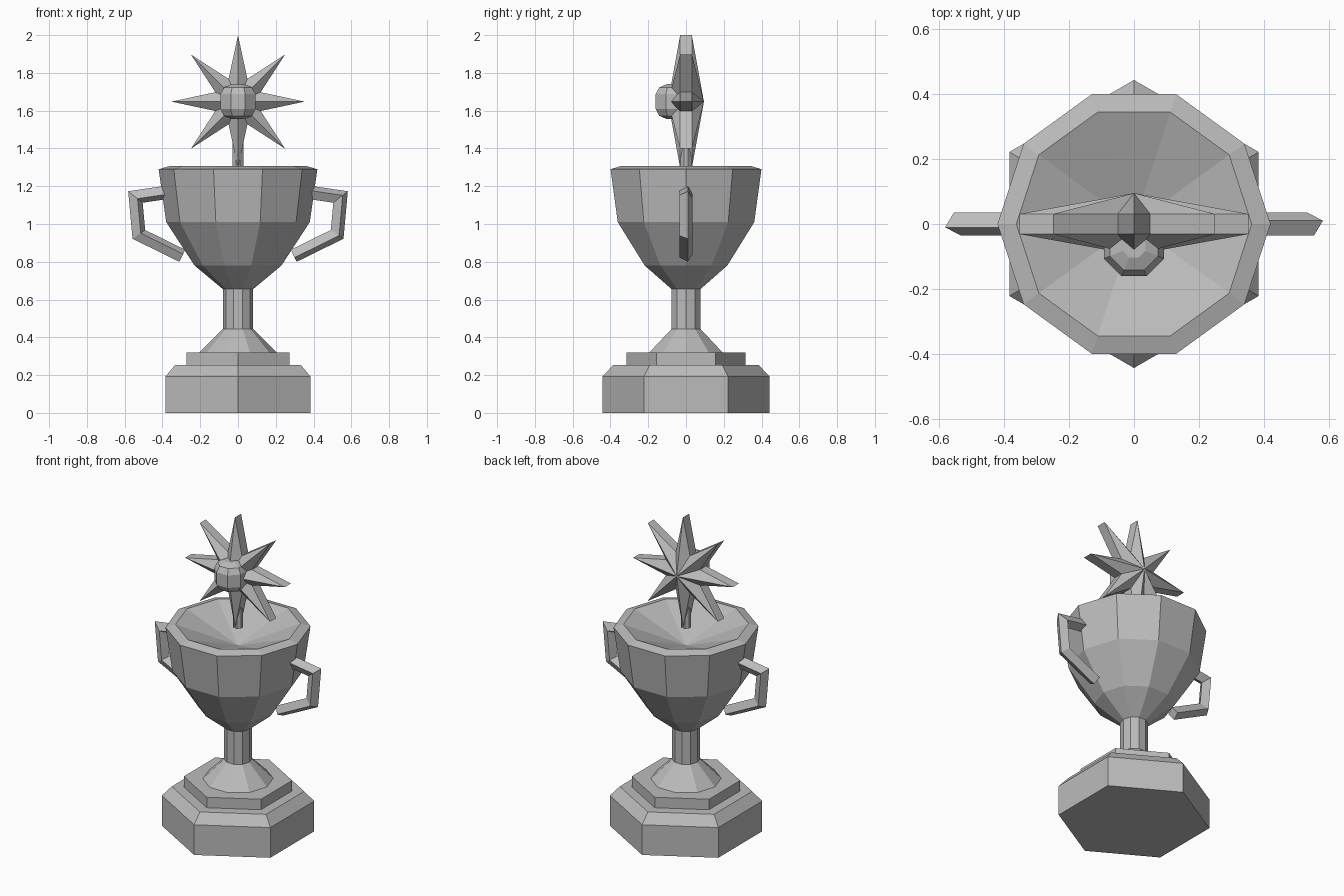
import bpy, bmesh
from math import sin, cos, pi, radians
from mathutils import Vector

cube = bpy.data.objects.get("Cube")
if cube:
    bpy.data.objects.remove(cube, do_unlink=True)

grey = bpy.data.materials.new("trophy_grey")
grey.use_nodes = True
grey.diffuse_color = (0.5, 0.5, 0.5, 1)
grey.node_tree.nodes["Principled BSDF"].inputs["Base Color"].default_value = (0.5, 0.5, 0.5, 1)


def finish(name, bm):
    bmesh.ops.recalc_face_normals(bm, faces=bm.faces)
    mesh = bpy.data.meshes.new(name)
    bm.to_mesh(mesh)
    bm.free()
    mesh.materials.append(grey)
    obj = bpy.data.objects.new(name, mesh)
    bpy.context.scene.collection.objects.link(obj)
    return obj


def skin(bm, rings):
    """Join successive vertex rings with quads."""
    for a, b in zip(rings, rings[1:]):
        for i in range(len(a)):
            j = (i + 1) % len(a)
            bm.faces.new((a[i], a[j], b[j], b[i]))


def lathe(name, profile, sides, turn=0.0, centre=(0, 0, 0), pit=None):
    """Revolve (radius, z) points; pit closes the top with a fan to that height."""
    bm = bmesh.new()
    c = Vector(centre)
    rings = []
    for r, z in profile:
        angles = [turn + 2 * pi * i / sides for i in range(sides)]
        rings.append([bm.verts.new(c + Vector((r * cos(a), r * sin(a), z))) for a in angles])
    skin(bm, rings)
    bm.faces.new(rings[0])
    if pit is None:
        bm.faces.new(rings[-1])
    else:
        tip = bm.verts.new(c + Vector((0, 0, pit)))
        top = rings[-1]
        for i in range(sides):
            bm.faces.new((top[i], top[(i + 1) % sides], tip))
    return finish(name, bm)


def handle(name, side):
    """Square bar with mitred corners, swept along a bent path in the xz plane."""
    path = [Vector(p) for p in ((0.36, 0, 1.17), (0.543, 0, 1.143), (0.525, 0, 0.945), (0.295, 0, 0.832))]
    bm = bmesh.new()
    rings = []
    for i, p in enumerate(path):
        before = (p - path[i - 1]).normalized() if i else None
        after = (path[i + 1] - p).normalized() if i < len(path) - 1 else None
        d_in, d_out = before or after, after or before
        tangent = (d_in + d_out).normalized()
        normal = Vector((0, 1, 0)).cross(tangent) / tangent.dot(d_in)
        ring = []
        for k in range(4):
            a = radians(16) + k * pi / 2
            q = p + 0.037 * (cos(a) * Vector((0, 1, 0)) + sin(a) * normal)
            ring.append(bm.verts.new((side * q.x, side * q.y, q.z)))
        rings.append(ring)
    skin(bm, rings)
    bm.faces.new(rings[0])
    bm.faces.new(rings[-1])
    return finish(name, bm)


def star(name, z, points, outer, inner, half, peak):
    """Thick star with raised centres on both faces."""
    bm = bmesh.new()
    rings = []
    for y in (-half, half):
        ring = []
        for i in range(points * 2):
            r = inner if i % 2 else outer
            a = pi * i / points
            ring.append(bm.verts.new((r * sin(a), y, z + r * cos(a))))
        rings.append(ring)
    skin(bm, rings)
    for ring, y in zip(rings, (-peak, peak)):
        tip = bm.verts.new((0, y, z))
        for i in range(len(ring)):
            bm.faces.new((ring[i], ring[(i + 1) % len(ring)], tip))
    return finish(name, bm)


# Hexagonal plinth in two tiers
lathe("plinth", [(0.443, 0), (0.443, 0.193), (0.385, 0.253)], 6, pi / 6)
lathe("plinth_step", [(0.315, 0.25), (0.315, 0.32)], 6, pi / 6)

# Ten-sided foot, stem and hollow bowl
lathe("cup", [(0.206, 0.318), (0.08, 0.445), (0.08, 0.655), (0.23, 0.78),
              (0.38, 1.01), (0.42, 1.29), (0.362, 1.307)], 10, pit=1.17)

# Handles, turned half round from each other
handle("left_handle", 1)
handle("right_handle", -1)

# Star topper with its post and centre ball
star("star", 1.648, 8, 0.352, 0.13, 0.031, 0.095)
lathe("star_post", [(0.031, 1.29), (0.031, 1.5)], 8, pi / 8)
lathe("star_ball", [(0.038, -0.092), (0.08, -0.075), (0.1, -0.04), (0.1, 0.04),
                    (0.08, 0.075), (0.038, 0.092)], 8, pi / 8, (0, -0.068, 1.648))
